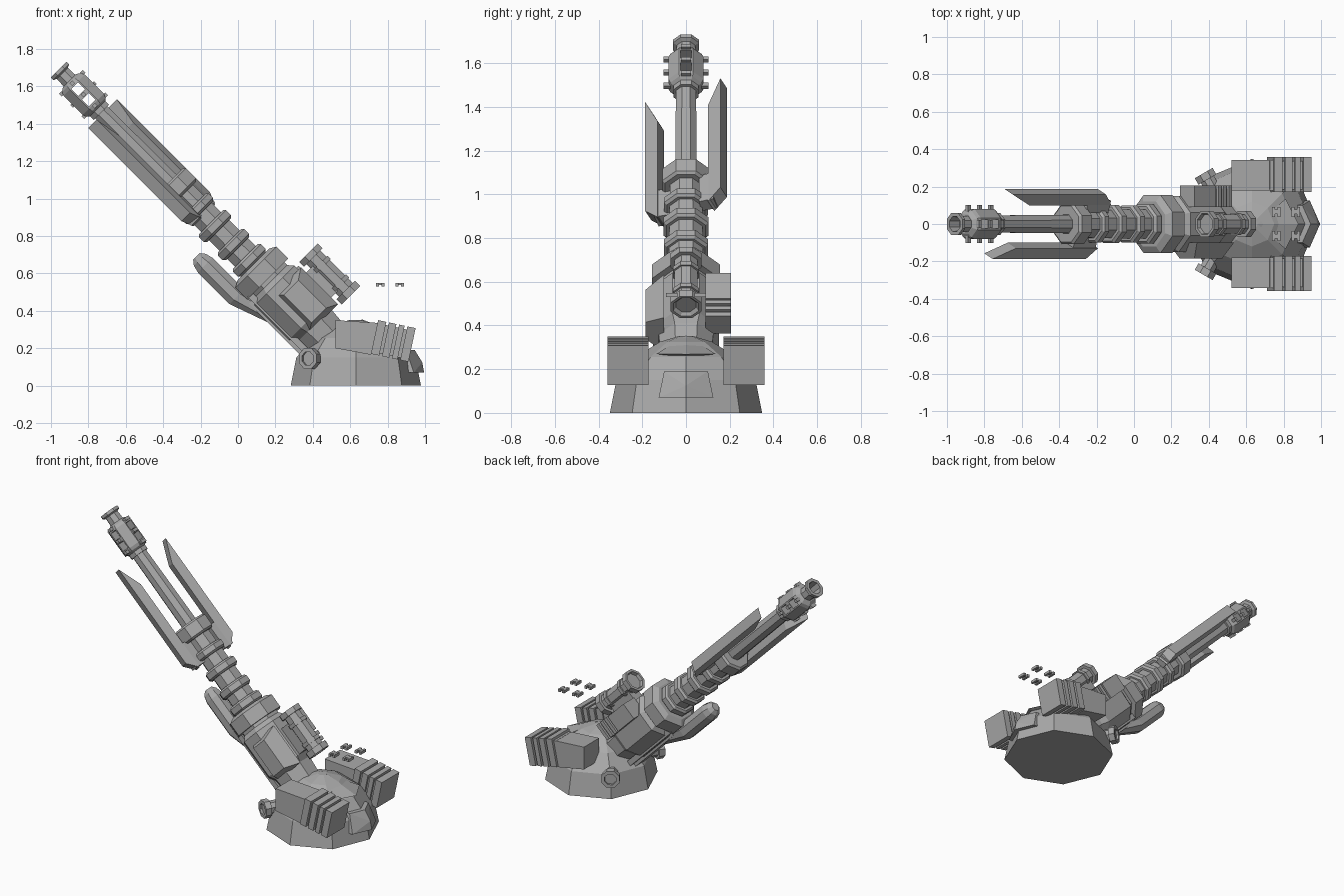
import bpy, bmesh, math
from mathutils import Vector
from itertools import product

if "Cube" in bpy.data.objects:
    bpy.data.objects.remove(bpy.data.objects["Cube"])

grey = bpy.data.materials.new("plain_grey")
grey.diffuse_color = (0.4, 0.4, 0.4, 1)
grey.use_nodes = True
grey.node_tree.nodes["Principled BSDF"].inputs["Base Color"].default_value = grey.diffuse_color
K = math.sqrt(0.5)


def gun(s, y, v):
    """Gun frame: s along the raised barrel, v perpendicular and upward."""
    return Vector((0.365 + K * (v - s), y, 0.365 + K * (s + v)))


def world(x, y, z):
    return Vector((x, y, z))


def finish(name, bm):
    bmesh.ops.recalc_face_normals(bm, faces=bm.faces)
    me = bpy.data.meshes.new(name)
    bm.to_mesh(me)
    bm.free()
    me.materials.append(grey)
    ob = bpy.data.objects.new(name, me)
    bpy.context.collection.objects.link(ob)
    return ob


def hull(name, pts, frame=world):
    bm = bmesh.new()
    for p in pts:
        bm.verts.new(frame(*p))
    bmesh.ops.convex_hull(bm, input=bm.verts)
    bmesh.ops.dissolve_limit(bm, angle_limit=0.01, verts=bm.verts, edges=bm.edges)
    return finish(name, bm)


def box(name, a, b, c, frame=world):
    return hull(name, list(product(a, b, c)), frame)


def lathe(name, prof, axis, n=8, turn=0.5):
    """Sweep (distance, flat radius) rings; axis(d, p, q) gives the position."""
    bm = bmesh.new()
    k = 1 / math.cos(math.pi / n) if turn else 1
    rings = []
    for d, r in prof:
        a = [2 * math.pi * (i + turn) / n for i in range(n)]
        rings.append([bm.verts.new(axis(d, r * k * math.cos(t), r * k * math.sin(t))) for t in a])
    for r0, r1 in zip(rings, rings[1:]):
        for i in range(n):
            j = (i + 1) % n
            bm.faces.new((r0[i], r0[j], r1[j], r1[i]))
    bm.faces.new(rings[0])
    bm.faces.new(rings[-1])
    return finish(name, bm)


# Octagonal dome base
lathe("base_dome", [(0, .348), (.15, .318), (.255, .23), (.325, .12), (.352, .03)],
      lambda d, p, q: Vector((.63 + p, q, d)), turn=0)

# Rear hatch wrapped round the base corner, and the plate above it
hull("rear_hatch", [(.80, .125, .07), (.80, -.125, .07), (.94, .125, .07), (.94, -.125, .07),
                    (.995, 0, .07), (.985, 0, .125), (.80, .10, .19), (.80, -.10, .19),
                    (.90, .10, .19), (.90, -.10, .19), (.945, 0, .19)])
hull("upper_hatch", [(.66, 0, .355), (.81, .135, .27), (.81, -.135, .27), (.88, 0, .268),
                     (.66, 0, .30), (.80, 0, .25)])

# Side pods with slanted ribbed rear ends
tilt = math.radians(-12)


def rib_frame(x, y, z):
    return Vector((.73 + x * math.cos(tilt) - z * math.sin(tilt), y,
                   .26 + x * math.sin(tilt) + z * math.cos(tilt)))


for sgn, side in ((1, "left"), (-1, "right")):
    hull(side + "_pod", [(x, sgn * y, z) for x, z in ((.52, .20), (.52, .35), (.745, .335), (.71, .165))
                         for y in (.18, .342)])
    box(side + "_pod_core", (-.02, .17), (sgn * .185, sgn * .338), (-.08, .075), rib_frame)
    for x0, x1 in ((.0, .045), (.06, .10), (.115, .145), (.16, .205)):
        box(side + "_pod_rib", (x0, x1), (sgn * .172, sgn * .358), (-.092, .092), rib_frame)

    # Round lug on the front of the base
    ax = Vector((-.5, sgn * .866, 0))
    across = Vector((sgn * .866, .5, 0))
    lathe(side + "_lug", [(0, .04), (.055, .04), (.055, .055), (.095, .055), (.095, .035), (.08, .035)],
          lambda d, p, q: Vector((.42, sgn * .19, .145)) + ax * d + across * p + Vector((0, 0, q)))

# Four small floating fittings
for x, y in product((.76, .865), (-.065, .065)):
    box("fitting_bar", (x - .02, x + .02), (y - .012, y + .012), (.537, .549))
    for dx in (-.015, .015):
        box("fitting_end", (x + dx - .008, x + dx + .008), (y - .027, y + .027), (.53, .548))

# Main gun body and neck
lathe("gun_body", [(-.24, .11), (-.06, .125), (-.02, .15), (.24, .15), (.27, .125),
                   (.29, .125), (.29, .155), (.38, .155), (.40, .12)], gun)

# Recoil sleeve with collars
lathe("recoil_sleeve", [(.36, .08), (.98, .072)], gun)
for s, w, r in ((.43, .03, .105), (.55, .03, .10), (.69, .03, .102), (.82, .028, .10), (.98, .05, .108)):
    lathe("sleeve_collar", [(s - w, r - .012), (s - w + .012, r), (s + w - .012, r), (s + w, r - .012)], gun)

# Barrel and flared hollow muzzle
lathe("barrel", [(.95, .05), (1.55, .046), (1.55, .058), (1.60, .058)], gun)
lathe("muzzle", [(1.76, .045), (1.845, .042), (1.853, .06), (1.872, .06), (1.872, .04), (1.80, .036)], gun)

# Muzzle brake with two rows of through windows
brake = lathe("muzzle_brake", [(1.575, .055), (1.59, .072), (1.61, .08), (1.755, .08), (1.775, .072), (1.79, .05)], gun)
for s in (1.645, 1.725):
    for b, c in (((-.2, .2), (-.025, .025)), ((-.025, .025), (-.2, .2))):
        cutter = box("window_cutter", (s - .026, s + .026), b, c, gun)
        cutter.hide_render = True
        m = brake.modifiers.new("window", 'BOOLEAN')
        m.operation, m.object, m.solver = 'DIFFERENCE', cutter, 'EXACT'
        bpy.context.view_layer.objects.active = brake
        bpy.ops.object.modifier_apply(modifier=m.name)
        bpy.data.objects.remove(cutter)
for s in (1.60, 1.685, 1.77):
    for y, v in ((.08, 0), (-.08, 0), (0, .08), (0, -.08)):
        box("brake_rib", (s - .01, s + .01), (y - .022, y + .022), (v - .01, v + .01), gun)

# Two long pointed fins, opposite each other round the barrel
for k, name in ((1, "upper_fin"), (-1, "lower_fin")):
    inner, outer = ((.10, .082), (.13, .019)), ((.157, .108), (.187, .045))
    hull(name, [(s, k * y, k * v) for y, v in inner for s in (.77, 1.39)]
         + [(s, k * y, k * v) for y, v in outer for s in (.835, 1.54)], gun)
    hull(name + "_bracket", [(s, k * y, k * v) for s in (.78, .95)
                             for y, v in ((.06, .07), (.07, .01), (.125, .09), (.145, .03))], gun)

# Raised faceted cover on the right of the body
hull("side_cover", [(s, -.10, v) for s in (-.07, .21) for v in (-.05, .17)]
     + [(s, -.185, v) for s in (-.04, .17) for v in (0, .11)], gun)

# Ribbed box on the left of the body
box("side_box", (.06, .225), (.09, .205), (.055, .165), gun)
box("side_box_core", (-.05, .07), (.09, .19), (.065, .155), gun)
for s in (-.045, -.005, .035):
    box("side_box_rib", (s - .012, s + .012), (.09, .205), (.055, .168), gun)

# Sight tube on its mount
lathe("sight_tube", [(-.07, .045), (-.085, .058), (-.085, .07), (-.045, .07), (-.045, .052),
                     (.20, .052), (.20, .07), (.235, .07), (.235, .055), (.215, .05)],
      lambda d, p, q: gun(d, p, .253 + q))
box("sight_mount", (-.02, .17), (-.04, .04), (.13, .22), gun)
for s in (.0, .14):
    lathe("sight_clamp", [(s - .012, .06), (s + .012, .06)], lambda d, p, q: gun(d, p, .253 + q))

# Rounded recoil cylinder hung under the body
bm_path = [(.645, .025, -.185), (.62, .045, -.185), (.58, .055, -.185), (.34, .055, -.185), (.10, .03, -.125)]
lathe("under_cylinder", [(s, r) for s, r, v in bm_path],
      lambda d, p, q: gun(d, p, q + (-.185 if d > .33 else -.125)))
box("under_rail", (-.16, .27), (-.05, .05), (-.165, -.08), gun)
for y in (-.065, .065):
    box("under_rod", (-.17, .30), (y - .015, y + .015), (-.145, -.11), gun)
